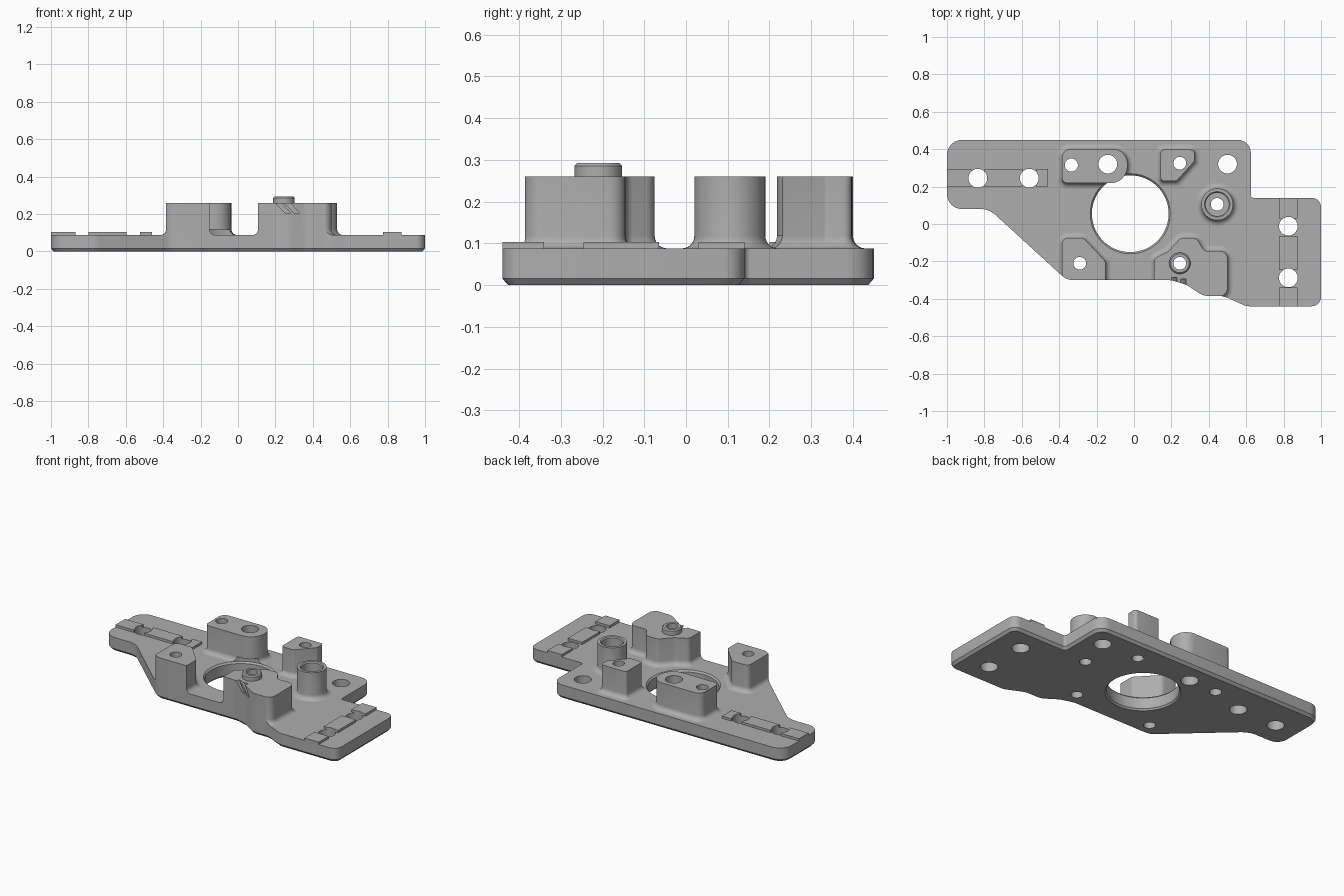
import bpy
import bmesh
from math import sin, cos, pi, radians
from mathutils import Vector

if "Cube" in bpy.data.objects:
    bpy.data.objects.remove(bpy.data.objects["Cube"], do_unlink=True)

PLATE_Z, BOSS_Z, FILLET = 0.088, 0.26, 0.03

grey = bpy.data.materials.new("machined grey")
grey.use_nodes = True
grey.diffuse_color = (0.42, 0.42, 0.42, 1)
grey.node_tree.nodes["Principled BSDF"].inputs["Base Color"].default_value = (0.42, 0.42, 0.42, 1)


def outline(corners, off=0.0, steps=6):
    """Counter-clockwise polygon of (x, y, radius), rounded and grown by off."""
    out, n = [], len(corners)
    for i, (x, y, r) in enumerate(corners):
        p = Vector((x, y))
        d1 = (p - Vector(corners[i - 1][:2])).normalized()
        d2 = (Vector(corners[(i + 1) % n][:2]) - p).normalized()
        n1, n2 = Vector((d1.y, -d1.x)), Vector((d2.y, -d2.x))
        s = 1 if d1.cross(d2) > 0 else -1
        centre = p - (n1 + n2) / (1 + n1.dot(n2)) * r * s
        for k in range(steps + 1):
            t = k / steps
            out.append(centre + n1.slerp(n2, t) * (s * r + off))
    return out


def circle(x, y, r, n=48):
    return [Vector((x + r * cos(2 * pi * k / n), y + r * sin(2 * pi * k / n))) for k in range(n)]


def loft(bm, layers):
    """Closed solid through (loop, z) layers."""
    rings = [[bm.verts.new((p.x, p.y, z)) for p in loop] for loop, z in layers]
    bm.faces.new(rings[0][::-1])
    bm.faces.new(rings[-1])
    for a, b in zip(rings, rings[1:]):
        for i in range(len(a)):
            j = (i + 1) % len(a)
            bm.faces.new((a[i], a[j], b[j], b[i]))


def solid(name, *stacks):
    bm = bmesh.new()
    for layers in stacks:
        loft(bm, layers)
    mesh = bpy.data.meshes.new(name)
    bm.to_mesh(mesh)
    bm.free()
    mesh.materials.append(grey)
    ob = bpy.data.objects.new(name, mesh)
    bpy.context.collection.objects.link(ob)
    return ob


def boolean(ob, tool, operation="DIFFERENCE"):
    mod = ob.modifiers.new("cut", "BOOLEAN")
    mod.object, mod.operation, mod.solver = tool, operation, "EXACT"
    bpy.context.view_layer.objects.active = ob
    bpy.ops.object.modifier_apply(modifier=mod.name)


def boss(name, shape):
    """Raised post with a concave fillet where it meets the plate."""
    layers = []
    for k in range(7):
        a = k / 6 * pi / 2
        layers.append((shape(FILLET * (1 - sin(a))), PLATE_Z + FILLET * (1 - cos(a))))
    return solid(name, layers + [(shape(0), BOSS_Z)])


# Base plate
plate_shape = [(-1, 0.45, 0.08), (-1, 0.08, 0.08), (-0.775, 0.08, 0.12), (-0.36, -0.30, 0.09),
               (0.2, -0.30, 0.15), (0.28, -0.325, 0.12), (0.37, -0.385, 0.1), (0.48, -0.385, 0.12),
               (0.6, -0.44, 0.1), (1, -0.44, 0.05), (1, 0.14, 0.05), (0.625, 0.14, 0.015),
               (0.625, 0.45, 0.07)]
edge = outline(plate_shape)
base_plate = solid("base_plate", [(outline(plate_shape, -0.014), 0), (edge, 0.016), (edge, PLATE_Z)])

# Raised locating pads in two interrupted strips
pads = []


def pad(x0, x1, y0, y1):
    rect = [Vector(p) for p in ((x0, y0), (x1, y0), (x1, y1), (x0, y1))]
    pads.append([(rect, PLATE_Z - 0.01), (rect, 0.103)])


for x0, x1 in ((-1, -0.87), (-0.8, -0.595), (-0.525, -0.46)):
    pad(x0, x1, 0.2, 0.295)
for y0, y1 in ((-0.44, -0.34), (-0.245, -0.065), (0.03, 0.14)):
    pad(0.775, 0.875, y0, y1)
locating_pads = solid("locating_pads", *pads)

# Bosses
rear_twin_boss = boss("rear_twin_boss", lambda d: outline(
    [(-0.385, 0.4, 0.045), (-0.385, 0.218, 0.03), (-0.035, 0.218, 0.09), (-0.035, 0.4, 0.075)], d))
rear_wedge_boss = boss("rear_wedge_boss", lambda d: outline(
    [(0.143, 0.397, 0.015), (0.143, 0.23, 0.015), (0.228, 0.23, 0.02),
     (0.323, 0.335, 0.02), (0.323, 0.397, 0.02)], d))
round_boss = boss("round_boss", lambda d: circle(0.445, 0.105, 0.085 + d))
front_small_boss = boss("front_small_boss", lambda d: outline(
    [(-0.385, -0.075, 0.03), (-0.385, -0.5, 0.03), (-0.152, -0.5, 0.03),
     (-0.152, -0.2, 0.035), (-0.27, -0.075, 0.035)], d))
front_large_boss = boss("front_large_boss", lambda d: outline(
    [(0.107, -0.5, 0.03), (0.38, -0.5, 0.02), (0.4, -0.387, 0.035), (0.5, -0.387, 0.045),
     (0.5, -0.145, 0.04), (0.375, -0.145, 0.035), (0.335, -0.075, 0.04), (0.25, -0.075, 0.03),
     (0.185, -0.145, 0.035), (0.107, -0.185, 0.03)], d))
collar = solid("collar", [(circle(0.245, -0.21, 0.057), BOSS_Z - 0.01),
                          (circle(0.245, -0.21, 0.057), 0.286), (circle(0.245, -0.21, 0.05), 0.293)])
bosses = [rear_twin_boss, rear_wedge_boss, round_boss, front_small_boss, front_large_boss]

# Trim the front bosses flush with the plate edge
trim = solid("trim_cutter", [(edge, -0.1), (edge, 0.5)])
for ob in (front_small_boss, front_large_boss):
    boolean(ob, trim, "INTERSECT")

# Slanted notches in the front face of the large boss
notches = []
for x, y in ((0.2, -0.285), (0.248, -0.295)):
    layers = []
    for z, shift in ((0.205, 0.052), (0.27, -0.01)):
        a, b = x + shift, x + shift + 0.03
        layers.append(([Vector(p) for p in ((a, -0.4), (b, -0.4), (b, y), (a, y))], z))
    notches.append(layers)
notch_cutter = solid("notch_cutter", *notches)
boolean(front_large_boss, notch_cutter)

# Through holes, one with a counterbore
drills = []
for x, y, r in ((-0.835, 0.245, 0.05), (-0.56, 0.245, 0.05), (0.5, 0.32, 0.05), (0.825, -0.012, 0.05),
                (0.825, -0.288, 0.05), (-0.14, 0.32, 0.05), (-0.335, 0.315, 0.035),
                (0.245, 0.325, 0.034), (-0.29, -0.21, 0.034), (0.245, -0.21, 0.034)):
    drills.append([(circle(x, y, r), -0.1), (circle(x, y, r), 0.5)])
bore = [(0.034, -0.1), (0.034, 0.2), (0.062, 0.2), (0.062, 0.254), (0.072, 0.264), (0.072, 0.4)]
drills.append([(circle(0.445, 0.105, r), z) for r, z in bore])
drill_cutter = solid("drill_cutter", *drills)
for ob in [base_plate, locating_pads, collar] + bosses:
    boolean(ob, drill_cutter)

# Large central opening with chamfered rims
rim = [(0.214, -0.05), (0.214, 0), (0.205, 0.01), (0.205, 0.078), (0.214, PLATE_Z), (0.214, PLATE_Z + FILLET)]
opening_cutter = solid("opening_cutter", [(circle(-0.02, 0.055, r, 96), z) for r, z in rim])
boolean(base_plate, opening_cutter)
boolean(rear_twin_boss, opening_cutter)

for ob in (trim, notch_cutter, drill_cutter, opening_cutter):
    bpy.data.objects.remove(ob, do_unlink=True)

# Smooth shading with crisp edges
bpy.ops.object.select_all(action="DESELECT")
for ob in [base_plate, locating_pads, collar] + bosses:
    ob.select_set(True)
bpy.context.view_layer.objects.active = base_plate
bpy.ops.object.shade_smooth_by_angle(angle=radians(30))
